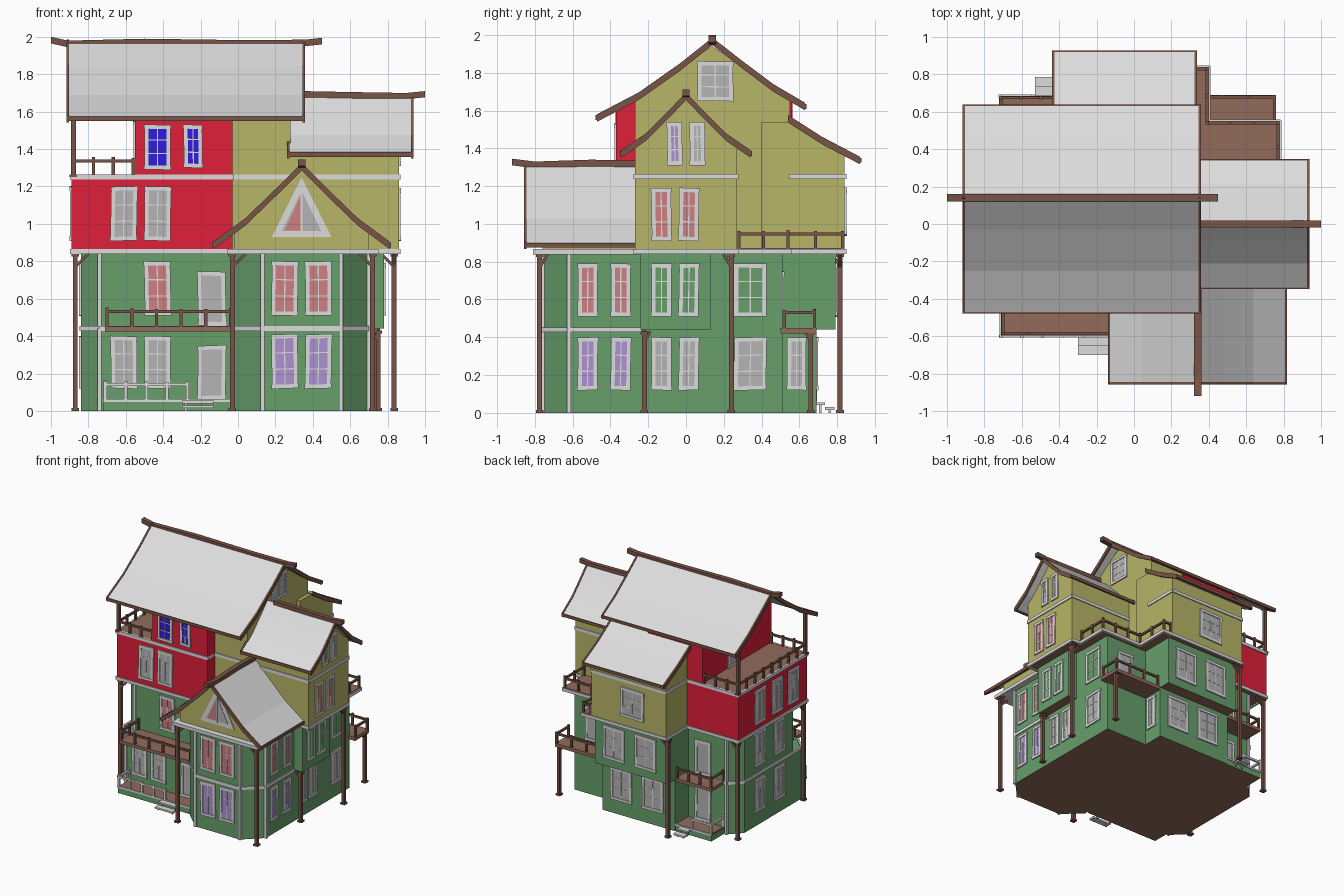
import bpy, bmesh, math, random
from mathutils import Vector, Matrix

if "Cube" in bpy.data.objects:
    bpy.data.objects.remove(bpy.data.objects["Cube"])

random.seed(4)

def material(name, r, g, b):
    m = bpy.data.materials.new(name)
    m.diffuse_color = (r, g, b, 1)
    m.use_nodes = True
    m.node_tree.nodes["Principled BSDF"].inputs["Base Color"].default_value = m.diffuse_color
    return m

RED = material("red wall", .74, .014, .042)
GREEN = material("green wall", .138, .345, .148)
OLIVE = material("olive wall", .48, .465, .135)
WHITE = material("pale roof and trim", .72, .72, .72)
WOOD = material("brown wood", .19, .09, .063)
DECK = material("deck brown", .29, .145, .105)
PINK = material("pink curtain", .62, .21, .22)
PURPLE = material("purple curtain", .42, .29, .64)
BLUE = material("blue glass", .03, .012, .72)
GLASS = material("grey glass", .46, .46, .46)

def finish(name, bm, *mats):
    bmesh.ops.recalc_face_normals(bm, faces=bm.faces)
    me = bpy.data.meshes.new(name)
    bm.to_mesh(me)
    bm.free()
    for m in mats:
        me.materials.append(m)
    ob = bpy.data.objects.new(name, me)
    bpy.context.collection.objects.link(ob)
    return ob

def add_box(bm, x0, x1, y0, y1, z0, z1, slot=0):
    mat = Matrix.Translation(((x0+x1)/2, (y0+y1)/2, (z0+z1)/2)) @ Matrix.Diagonal((x1-x0, y1-y0, z1-z0, 1))
    vs = bmesh.ops.create_cube(bm, size=1, matrix=mat)["verts"]
    for f in {f for v in vs for f in v.link_faces}:
        f.material_index = slot

def box(name, x0, x1, y0, y1, z0, z1, mat):
    bm = bmesh.new()
    add_box(bm, x0, x1, y0, y1, z0, z1)
    return finish(name, bm, mat)

def add_bar(bm, p, q, w):
    p, q = Vector(p), Vector(q)
    d = q - p
    rot = d.to_track_quat('Z', 'Y').to_matrix().to_4x4()
    bmesh.ops.create_cube(bm, size=1, matrix=Matrix.Translation((p+q)/2) @ rot @ Matrix.Diagonal((w, w, d.length, 1)))

def prism(name, pts, axis, a, b, mat, under=None):
    """Extrude a 2D outline along an axis; faces that look down may take another colour."""
    place = {'x': lambda h, k, t: (t, h, k), 'y': lambda h, k, t: (h, t, k), 'z': lambda h, k, t: (h, k, t)}[axis]
    bm = bmesh.new()
    lo = [bm.verts.new(place(h, k, a)) for h, k in pts]
    hi = [bm.verts.new(place(h, k, b)) for h, k in pts]
    bm.faces.new(lo)
    bm.faces.new(hi)
    for i in range(len(pts)):
        j = (i + 1) % len(pts)
        bm.faces.new((lo[i], lo[j], hi[j], hi[i]))
    bmesh.ops.recalc_face_normals(bm, faces=bm.faces)
    if under:
        for f in bm.faces:
            f.material_index = int(f.normal.z < -.9)
    return finish(name, bm, mat, *([under] if under else []))

def strip(name, pts, axis, a, b, thick, mat):
    return prism(name, pts + [(h, z - thick) for h, z in reversed(pts)], axis, a, b, mat)

# ---- walls
LEFT = [(-.38, .51), (-.74, .51), (-.84, .41)]
RIGHT = [(-.02, -.62), (.13, -.76), (.55, -.76), (.70, -.62)]
prism("ground_floor", [(-.84, -.36), (-.74, -.46), (-.02, -.46)] + RIGHT +
      [(.70, .51), (.31, .51), (.31, .69), (-.38, .69)] + LEFT, 'z', 0, .44, GREEN, DECK)
prism("upper_green_floor", [(-.84, -.25), (-.74, -.34), (-.02, -.34)] + RIGHT +
      [(.70, -.24), (.78, -.24), (.78, .13), (.70, .13), (.70, .51), (.31, .51), (.31, .79), (-.38, .79)] + LEFT,
      'z', .44, .85, GREEN, DECK)
prism("red_box", [(-.89, -.37), (-.03, -.37), (-.03, .56), (-.89, .56)], 'z', .85, 1.25, RED, DECK)
prism("red_tower", [(-.37, 1.25), (.56, 1.25), (.56, 1.65), (.14, 1.93), (-.37, 1.61)], 'x', -.55, -.03, RED)
prism("olive_tower", [(-.27, .85), (.55, .85), (.55, 1.66), (.14, 1.94), (-.27, 1.67)], 'x', -.04, .28, OLIVE, DECK)
prism("olive_right_wing", [(-.27, .85), (.27, .85), (.27, 1.41), (0, 1.67), (-.27, 1.41)], 'x', .2, .86, OLIVE, DECK)
prism("olive_back_wing", [(.4, .85), (.84, .85), (.84, 1.37), (.55, 1.54), (.4, 1.54)], 'x', -.40, .31, OLIVE, DECK)
prism("olive_front_gable", [(-.02, .85), (.70, .85), (.70, .96), (.34, 1.30), (-.02, .96)], 'y', -.76, -.25, OLIVE, DECK)

# ---- roofs: curved slabs with wooden edge boards
def roof(name, pts, axis, a, b):
    strip(name, pts, axis, a, b, .02, WHITE)
    low = [(h, z + .006) for h, z in pts]
    strip(name + "_board_a", low, axis, a - .008, a + .006, .04, WOOD)
    strip(name + "_board_b", low, axis, b - .006, b + .008, .04, WOOD)
    h, z = pts[-1]
    strip(name + "_eave", [(h - .008, z), (h + .008, z)], axis, a - .008, b + .008, .026, WOOD)

roof("main_roof_front", [(.14, 1.98), (-.03, 1.845), (-.25, 1.69), (-.47, 1.575)], 'x', -.91, .35)
roof("main_roof_back", [(.14, 1.98), (.30, 1.855), (.46, 1.735), (.63, 1.635)], 'x', -.91, .35)
roof("back_roof", [(.54, 1.57), (.72, 1.455), (.92, 1.35)], 'x', -.43, .33)
for s, side in ((-1, "front"), (1, "back")):
    roof("right_roof_" + side, [(0, 1.69), (s*.09, 1.595), (s*.21, 1.475), (s*.34, 1.385)], 'x', .27, .93)
for s, side in ((-1, "left"), (1, "right")):
    roof("gable_roof_" + side, [(.34, 1.32), (.34 + s*.14, 1.18), (.34 + s*.3, 1.025), (.34 + s*.47, .90)], 'y', -.85, -.26)
# wavy ridge beams
strip("main_ridge", [(-1, 2), (-.91, 1.98), (-.5, 1.99), (0, 1.983), (.36, 1.985), (.45, 1.995)], 'y', .12, .16, .035, WOOD)
strip("right_ridge", [(.35, 1.71), (.6, 1.705), (.9, 1.70), (1, 1.71)], 'y', -.018, .018, .033, WOOD)
strip("gable_ridge", [(-.92, 1.345), (-.8, 1.33), (-.5, 1.34), (-.27, 1.335)], 'x', .32, .36, .035, WOOD)

# ---- white trim bands and corner strips
def band(name, pts, z, t=.026, o=.008):
    bm = bmesh.new()
    for (x0, y0), (x1, y1) in zip(pts, pts[1:]):
        d = Vector((x1 - x0, y1 - y0, 0))
        ang = Matrix.Rotation(math.atan2(d.y, d.x), 4, 'Z')
        bmesh.ops.create_cube(bm, size=1, matrix=Matrix.Translation(((x0+x1)/2, (y0+y1)/2, z)) @ ang @
                              Matrix.Diagonal((d.length + o, 2*o, t, 1)))
    finish(name, bm, WHITE)

RED_EDGE = [(-.40, .56), (-.89, .56), (-.89, -.37), (-.03, -.37)]
band("red_lower_band", RED_EDGE, .853)
band("red_upper_band", RED_EDGE + [(-.04, -.27), (.86, -.27), (.86, .27), (.28, .27)], 1.25)
band("back_wing_band", [(.31, .55), (.31, .84), (-.40, .84), (-.40, .56)], 1.25)
band("olive_lower_band", [(.70, -.27), (.86, -.27), (.86, .27), (.78, .27), (.78, .55), (.40, .55), (.40, .84),
                          (-.40, .84), (-.40, .56)], .853)
box("gable_floor_trim", -.06, .75, -.81, -.25, .838, .866, WHITE)
band("green_mid_band", RIGHT + [(.70, -.24)], .44)
band("left_mid_band", LEFT + [(-.84, -.36), (-.74, -.46), (-.02, -.46)], .44)
corners = bmesh.new()
for x, y, z0, z1 in ((-.74, -.46, 0, .44), (-.74, -.34, .44, .84), (-.74, .51, 0, .84), (.13, -.76, 0, .84),
                     (.55, -.76, 0, .84), (.70, -.62, 0, .84)):
    add_box(corners, x - .011, x + .011, y - .011, y + .011, z0, z1)
finish("corner_trims", corners, WHITE)

# ---- windows and doors: crooked frame, pane and glazing bars
def opening(name, face, wall, c, w, z0, z1, pane=GLASS, bars=True):
    """face is the side it looks to; c is the centre along the wall."""
    ang = {'front': 0, 'right': 90, 'back': 180, 'left': -90}[face]
    bm = bmesh.new()
    h, f, t = z1 - z0, .022, .009
    add_box(bm, -w/2 + .008, w/2 - .008, -.004, .002, .008, h - .008, 1)
    for s in (-1, 1):
        add_box(bm, s*(w/2 - f/2) - f/2, s*(w/2 - f/2) + f/2, -t, .002, 0, h)
    for z in (0, h - f):
        add_box(bm, -w/2 - .002, w/2 + .002, -t - .002, .002, z, z + f)
    if bars:
        add_box(bm, -.003, .003, -.007, 0, f, h - f)
        for k in (.36, .66):
            add_box(bm, -w/2 + f, w/2 - f, -.006, 0, h*k - .003, h*k + .003)
    k1, k2 = random.uniform(-.04, .04), random.uniform(-.04, .04)
    for v in bm.verts:
        x, z = v.co.x, v.co.z
        v.co.x += k1 * (z - h/2) * .6
        v.co.z += k2 * x
    pos = (c, wall, z0) if face in ('front', 'back') else (wall, c, z0)
    bm.transform(Matrix.Translation(pos) @ Matrix.Rotation(math.radians(ang), 4, 'Z'))
    finish(name, bm, WHITE, pane)

for face, wall, cs, w, z0, z1, pane in (
        ('front', -.46, (-.61, -.43), .14, .12, .40, GLASS), ('front', -.34, (-.43,), .14, .51, .80, PINK),
        ('front', -.37, (-.61, -.43), .14, .91, 1.20, GLASS),
        ('front', -.37, (-.43,), .14, 1.29, 1.53, BLUE), ('front', -.37, (-.24,), .10, 1.30, 1.53, BLUE),
        ('front', -.76, (.25, .43), .14, .12, .41, PURPLE), ('front', -.76, (.25, .43), .14, .51, .80, PINK),
        ('right', .70, (-.52, -.345), .105, .12, .40, PURPLE), ('right', .70, (-.52, -.345), .105, .51, .79, PINK),
        ('right', .70, (-.13, .015), .105, .12, .40, GLASS), ('right', .78, (-.13, .015), .105, .51, .79, GREEN),
        ('right', .70, (.34,), .17, .12, .40, GLASS), ('right', .70, (.34,), .17, .51, .79, GREEN),
        ('right', .31, (.585,), .10, .12, .40, GLASS),
        ('right', .86, (-.13, .015), .105, .91, 1.19, PINK), ('right', .86, (-.06,), .08, 1.31, 1.54, PURPLE),
        ('right', .86, (.06,), .08, 1.31, 1.54, GLASS), ('right', .28, (.155,), .19, 1.65, 1.86, GLASS),
        ('back', .84, (-.08,), .22, .94, 1.19, GLASS), ('back', .79, (-.17, .13), .2, .51, .79, GLASS),
        ('back', .69, (-.17, .13), .2, .12, .40, GLASS),
        ('left', -.89, (-.18, .04, .27), .14, .91, 1.20, GLASS), ('left', -.84, (-.06, .2), .14, .12, .40, GLASS),
        ('left', -.84, (-.06, .2), .14, .51, .80, GLASS)):
    for c in cs:
        opening(face + "_window", face, wall, c, w, z0, z1, pane)
for face, wall, c, z0 in (('front', -.46, -.14, .06), ('front', -.34, -.14, .455), ('back', .51, -.52, .06),
                          ('back', .51, -.52, .455), ('back', .51, .52, .46), ('left', -.55, .15, 1.26)):
    opening(face + "_door", face, wall, c, .15, z0, z0 + .29, GLASS, False)
# triangular attic window
prism("attic_window_frame", [(.18, .93), (.50, .93), (.34, 1.25)], 'y', -.768, -.757, WHITE)
prism("attic_window_pane", [(.235, .963), (.445, .963), (.34, 1.175)], 'y', -.771, -.767, GLASS)
prism("attic_window_curtain", [(.25, .966), (.335, .966), (.335, 1.15)], 'y', -.773, -.77, PINK)
box("attic_window_bar", .335, .345, -.776, -.77, .95, 1.19, WHITE)

# ---- decks, porches and steps
for side, x1, y0, y1 in (("front", -.03, -.60, -.45), ("back", -.38, .50, .685)):
    prism(side + "_porch_base", [(-.72, y0), (x1, y0), (x1, y1), (-.72, y1)], 'z', 0, .05, GREEN, DECK)
    out = y0 if side == "front" else y1
    box(side + "_porch_floor", -.715, x1, y0 + .003, y1 - .003, .045, .058, DECK)
    box(side + "_porch_edge", -.722, x1, out - .006, out + .006, .048, .064, WHITE)
box("front_balcony_deck", -.71, -.03, -.595, -.33, .425, .452, DECK)
box("back_balcony_deck", -.72, -.38, .50, .685, .425, .452, DECK)
box("right_balcony_deck", .31, .76, .50, .69, .42, .45, DECK)
prism("terrace_deck", [(.3, .2), (.78, .2), (.78, .55), (.40, .55), (.40, .84), (.3, .84)], 'z', .845, .872, DECK)
box("red_terrace_deck", -.88, -.55, -.36, .55, 1.25, 1.262, DECK)
for x0, x1, y, s, side in ((-.30, -.13, -.60, -1, "front"), (-.53, -.43, .685, 1, "back")):
    for i, z in enumerate((.055, .03)):
        ys = sorted((y + s*.05*i, y + s*.05*(i + 1)))
        box(side + "_step", x0, x1, ys[0], ys[1], z - .014, z, WHITE)
        for x in (x0 + .02, x1 - .02):
            box(side + "_step_leg", x - .006, x + .006, sum(ys)/2 - .006, sum(ys)/2 + .006, 0, z - .01, WHITE)

# ---- railings
def railing(name, pts, z, mat=WOOD, h=.095):
    bm = bmesh.new()
    for p, q in zip(pts, pts[1:]):
        p, q = Vector((*p, z)), Vector((*q, z))
        up = Vector((0, 0, h))
        n = max(1, round((q - p).length / .12))
        add_bar(bm, p + up*.85, q + up*.85, .016)
        for i in range(n + 1):
            a = p.lerp(q, i / n)
            add_bar(bm, a, a + up*random.uniform(1, 1.08), .017)
    finish(name, bm, mat)

railing("front_balcony_rail", [(-.70, -.35), (-.70, -.585), (-.04, -.585)], .45)
railing("back_balcony_rail", [(-.71, .51), (-.71, .675), (-.39, .675)], .45)
railing("right_balcony_rail", [(.75, .52), (.75, .68), (.33, .68)], .45)
railing("terrace_rail", [(.77, .28), (.77, .54), (.39, .54), (.39, .83), (.32, .83)], .865)
railing("red_terrace_rail", [(-.56, -.36), (-.88, -.36), (-.88, .55), (-.56, .55)], 1.255)
railing("front_porch_rail", [(-.71, -.47), (-.71, -.60), (-.27, -.60)], .06, WHITE)
railing("back_porch_rail", [(-.715, .51), (-.715, .685), (-.54, .685)], .06, WHITE)

# ---- support posts with foot, head and diagonal braces
def post(x, y, z0, z1, brace=.07):
    bm = bmesh.new()
    add_box(bm, x - .013, x + .013, y - .013, y + .013, z0, z1)
    for a, b in ((z0, z0 + .015), (z1 - .015, z1)):
        add_box(bm, x - .02, x + .02, y - .02, y + .02, a, b)
    if brace:
        for dx, dy in ((-math.copysign(brace, x - .34), 0), (0, -math.copysign(brace, y) * .6)):
            add_bar(bm, (x, y, z1 - brace), (x + dx, y + dy, z1), .016)
    finish("support_post", bm, WOOD)

for x, y in ((-.03, -.775), (.72, -.775), (-.87, -.35), (-.87, .54), (.835, .24), (-.40, .815)):
    post(x, y, 0, .84)
for x, y in ((.75, -.22), (.74, .66)):
    post(x, y, 0, .43, .05)
post(-.88, -.36, 1.25, 1.62, 0)
post(-.88, .55, 1.25, 1.66, 0)
